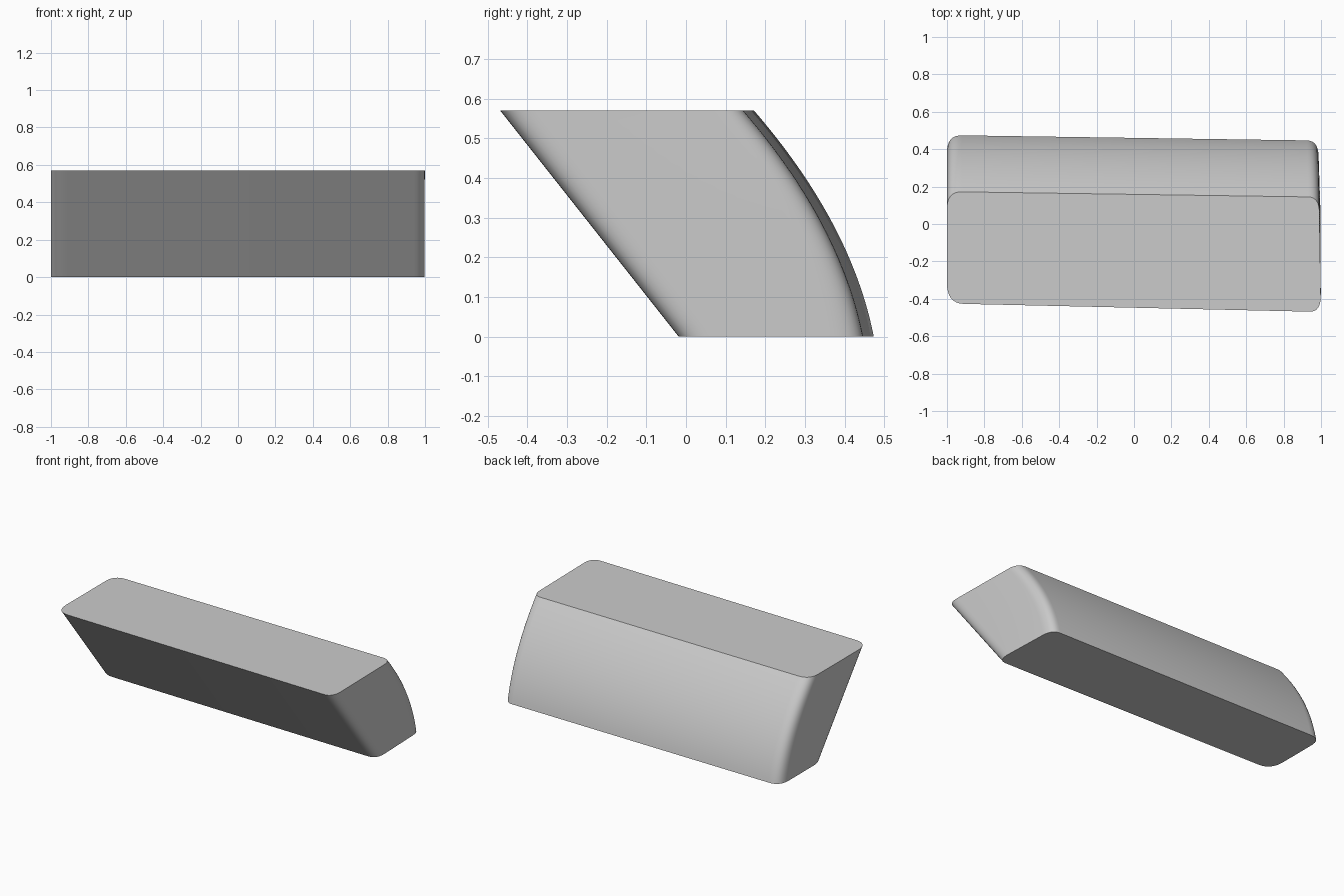
import bpy, bmesh, math
from mathutils import Vector

if "Cube" in bpy.data.objects:
    bpy.data.objects.remove(bpy.data.objects["Cube"])

H, LEVELS, STEPS = 0.57, 24, 8


def section(t):
    """Rounded, slightly skewed outline at height fraction t."""
    z = H * t
    front = 0.025 - 0.45 * t
    back = 0.475 - 0.302 * t + 0.19 * t * (1 - t)
    corners = [Vector(c) for c in (
        (-1, front, z), (1.0, front - 0.045, z),
        (0.984 + 0.006 * t, back - 0.029, z), (-1, back, z))]
    # setbacks along the long edge and along the end edge
    radii = [(0.09, 0.11), (0.06, 0.09), (0.06, 0.08), (0.08, 0.09)]
    pts = []
    for i, c in enumerate(corners):
        to_prev = (corners[i - 1] - c).normalized()
        to_next = (corners[(i + 1) % 4] - c).normalized()
        long_r, end_r = radii[i]
        rp, rn = (end_r, long_r) if i % 2 == 0 else (long_r, end_r)
        a, b = c + to_prev * rp, c + to_next * rn
        for k in range(STEPS + 1):
            s = k / STEPS
            pts.append(a * (1 - s) ** 2 + c * 2 * s * (1 - s) + b * s * s)
    return pts


# Leaning block with a curved back, lofted between outlines
bm = bmesh.new()
rings = [[bm.verts.new(p) for p in section(j / LEVELS)] for j in range(LEVELS + 1)]
n = len(rings[0])
for lo, hi in zip(rings, rings[1:]):
    for i in range(n):
        k = (i + 1) % n
        bm.faces.new((lo[i], lo[k], hi[k], hi[i]))

# Flat top and bottom
bm.faces.new(rings[-1])
bm.faces.new(rings[0][::-1])
bmesh.ops.recalc_face_normals(bm, faces=bm.faces)

mesh = bpy.data.meshes.new("leaning_block")
bm.to_mesh(mesh)
bm.free()
block = bpy.data.objects.new("leaning_block", mesh)
bpy.context.collection.objects.link(block)
bpy.context.view_layer.objects.active = block
block.select_set(True)
bpy.ops.object.shade_smooth_by_angle(angle=math.radians(30))
